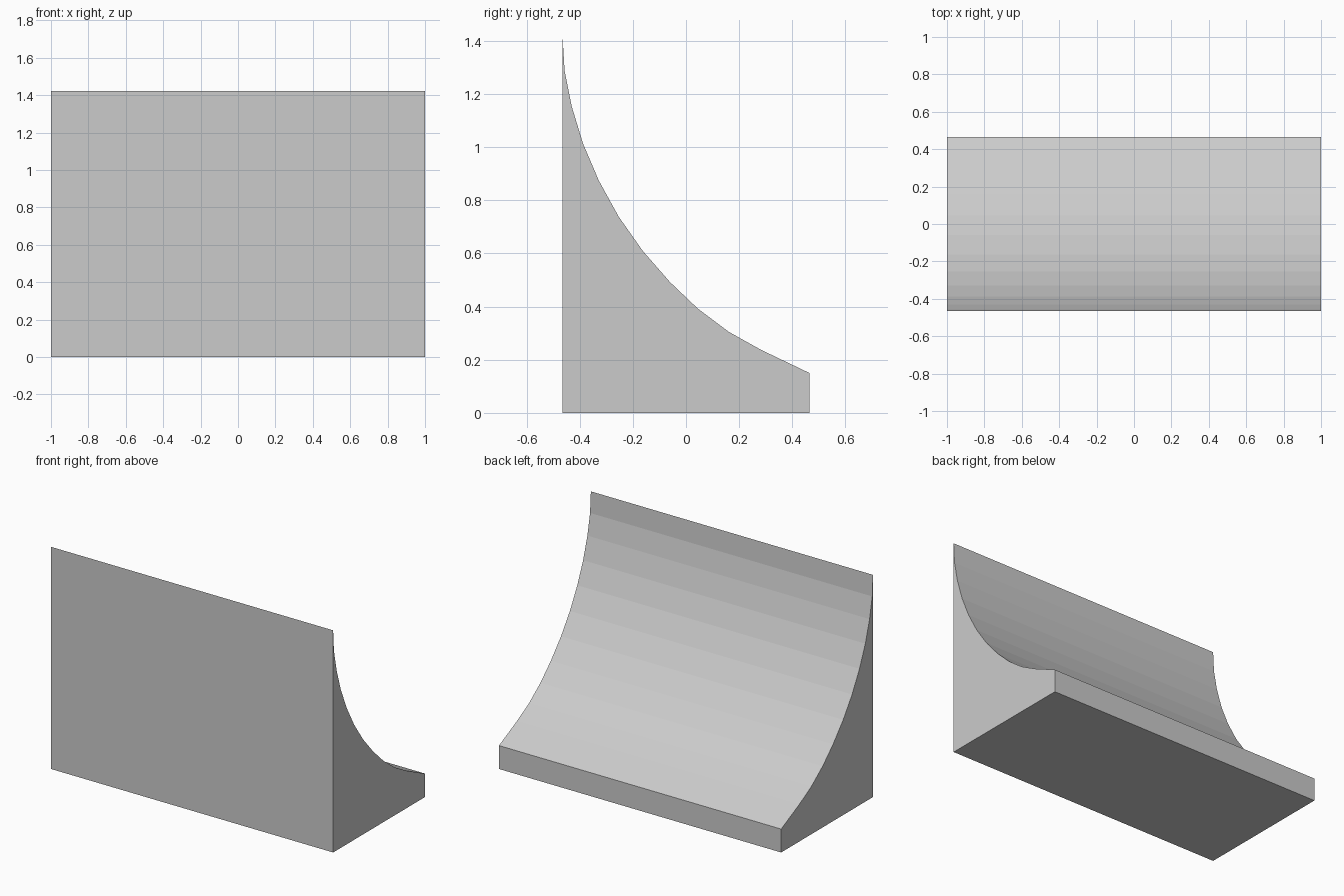
import bpy, bmesh

if "Cube" in bpy.data.objects:
    bpy.data.objects.remove(bpy.data.objects["Cube"])

# Side profile (y, z): flat base, short lip, concave ramp up to a thin top edge
base = [(-0.465, 0.0), (0.465, 0.0)]
ramp = [(0.465, 0.15), (0.283, 0.237), (0.161, 0.305), (0.045, 0.392),
        (-0.06, 0.492), (-0.163, 0.61), (-0.253, 0.738), (-0.328, 0.874),
        (-0.387, 1.012), (-0.43, 1.153), (-0.457, 1.288), (-0.465, 1.423)]

# Extrude the profile across the full width
bm = bmesh.new()
face = bm.faces.new([bm.verts.new((-1, y, z)) for y, z in base + ramp])
ext = bmesh.ops.extrude_face_region(bm, geom=[face], use_keep_orig=True)
verts = [g for g in ext["geom"] if isinstance(g, bmesh.types.BMVert)]
bmesh.ops.translate(bm, verts=verts, vec=(2, 0, 0))
bmesh.ops.recalc_face_normals(bm, faces=bm.faces)

mesh = bpy.data.meshes.new("quarter_pipe_ramp")
bm.to_mesh(mesh)
bm.free()
bpy.context.collection.objects.link(bpy.data.objects.new("quarter_pipe_ramp", mesh))
